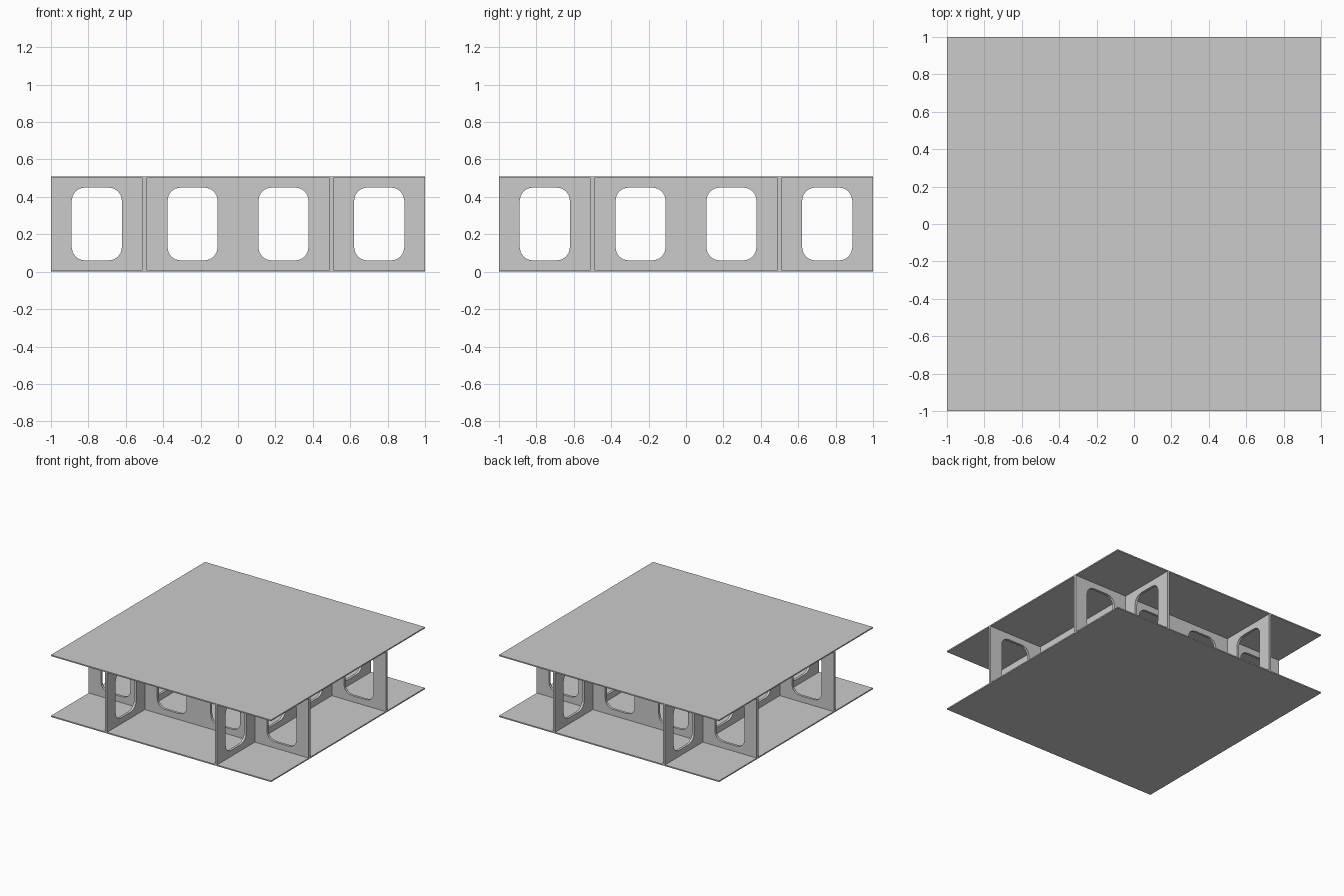
import bpy
from math import cos, sin, pi, radians

if "Cube" in bpy.data.objects:
    bpy.data.objects.remove(bpy.data.objects["Cube"])

PLATE_T, RIB_T = 0.01, 0.02
Z0, Z1 = 0.01, 0.50          # rib bottom and top
HOLE_W, HOLE_H, HOLE_R = 0.268, 0.39, 0.07


def plate(name, z):
    bpy.ops.mesh.primitive_cube_add(size=1, location=(0, 0, z))
    ob = bpy.context.object
    ob.name = name
    ob.scale = (2, 2, PLATE_T)
    bpy.ops.object.transform_apply(location=False, rotation=False, scale=True)


def rounded_rect(cx, cy, w, h, r, steps=4):
    pts = []
    for k, (sx, sy) in enumerate([(1, 1), (-1, 1), (-1, -1), (1, -1)]):
        for i in range(steps + 1):
            a = (k + i / steps) * pi / 2
            pts.append((cx + sx * (w / 2 - r) + r * cos(a),
                        cy + sy * (h / 2 - r) + r * sin(a)))
    return pts


def rib(name, location, turn):
    # flat outline with four windows, extruded to the rib thickness
    cu = bpy.data.curves.new(name, 'CURVE')
    cu.dimensions = '2D'
    cu.fill_mode = 'BOTH'
    cu.extrude = RIB_T / 2
    loops = [[(-1, Z0), (1, Z0), (1, Z1), (-1, Z1)]]
    loops += [rounded_rect(c, 0.255, HOLE_W, HOLE_H, HOLE_R)
              for c in (-0.755, -0.243, 0.243, 0.755)]
    for pts in loops:
        sp = cu.splines.new('POLY')
        sp.points.add(len(pts) - 1)
        for p, (x, y) in zip(sp.points, pts):
            p.co = (x, y, 0, 1)
        sp.use_cyclic_u = True
    ob = bpy.data.objects.new(name, cu)
    bpy.context.collection.objects.link(ob)
    ob.location = location
    ob.rotation_euler = (radians(90), 0, turn)
    bpy.ops.object.select_all(action='DESELECT')
    ob.select_set(True)
    bpy.context.view_layer.objects.active = ob
    bpy.ops.object.convert(target='MESH')
    bpy.ops.object.shade_flat()


# skins
plate("bottom_plate", PLATE_T / 2)
plate("top_plate", Z1 + PLATE_T / 2)

# crossing ribs
for side, s in (("a", -0.5), ("b", 0.5)):
    rib("cross_rib_" + side, (0, s, 0), 0)
    rib("long_rib_" + side, (s, 0, 0), pi / 2)
